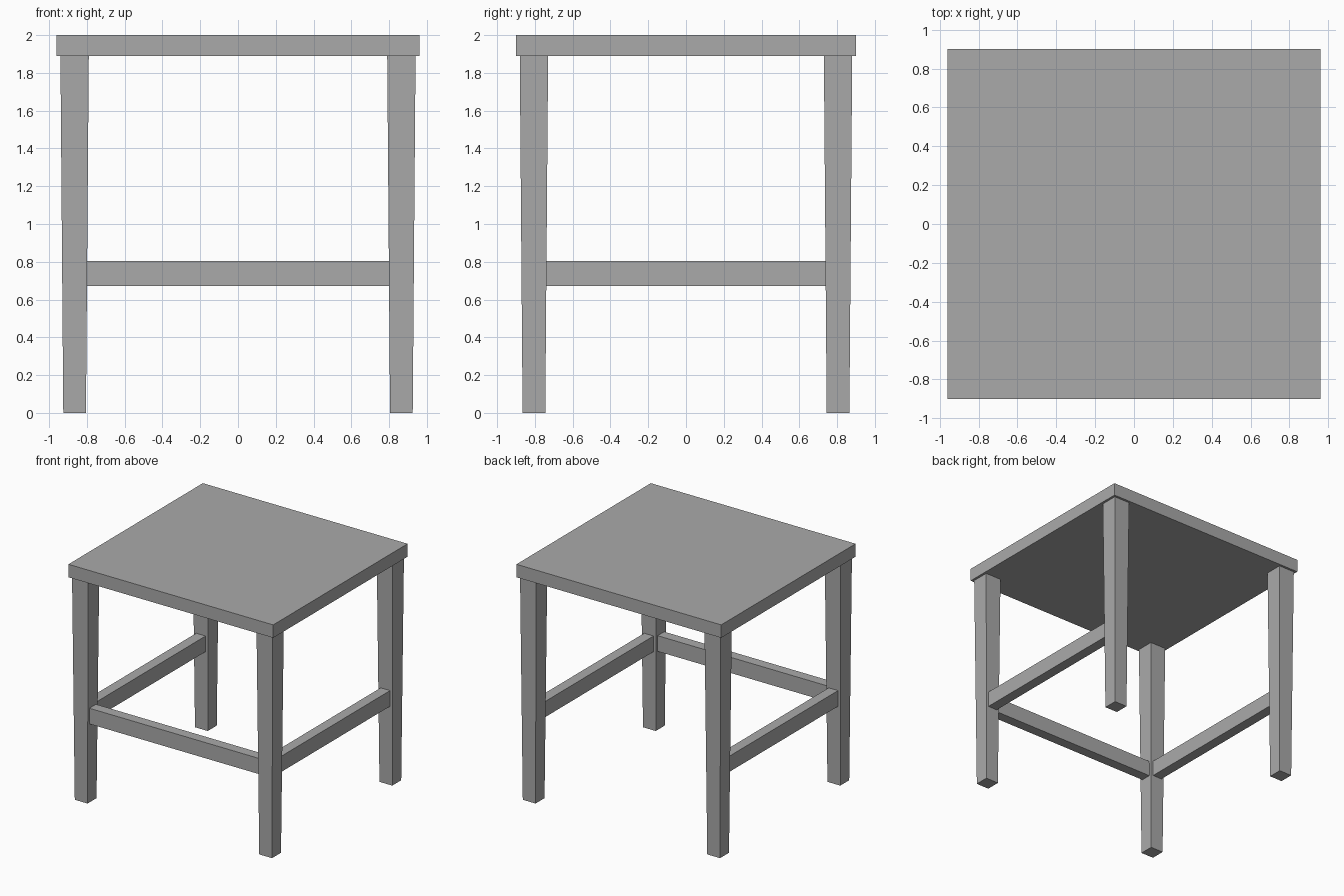
import bpy
import bmesh
from mathutils import Vector

if "Cube" in bpy.data.objects:
    bpy.data.objects.remove(bpy.data.objects["Cube"], do_unlink=True)

# Single plain grey finish
GREY = (0.4, 0.4, 0.4, 1.0)
grey = bpy.data.materials.new("plain_grey")
grey.use_nodes = True
grey.diffuse_color = GREY
grey.node_tree.nodes["Principled BSDF"].inputs["Base Color"].default_value = GREY


def box(name, centre, size, foot_scale=1.0):
    """Box whose underside is scaled about its own axis to give a taper."""
    bm = bmesh.new()
    bmesh.ops.create_cube(bm, size=1.0)
    for v in bm.verts:
        taper = foot_scale if v.co.z < 0 else 1.0
        v.co = Vector((v.co.x * size[0] * taper, v.co.y * size[1] * taper, v.co.z * size[2]))
    mesh = bpy.data.meshes.new(name)
    bm.to_mesh(mesh)
    bm.free()
    mesh.materials.append(grey)
    obj = bpy.data.objects.new(name, mesh)
    obj.location = centre
    bpy.context.collection.objects.link(obj)
    return obj


HEIGHT = 2.0
SEAT_THICK = 0.11
LEG_X, LEG_Y = 0.865, 0.805
LEG_TOP, LEG_FOOT = 0.15, 0.12
RAIL_Z, RAIL_HIGH, RAIL_THICK = 0.737, 0.133, 0.088
LEG_HEIGHT = HEIGHT - SEAT_THICK

# Seat slab
box("seat", (0, 0, HEIGHT - SEAT_THICK / 2), (1.92, 1.8, SEAT_THICK))

# Four tapered legs
for side, sx in (("right", -1), ("left", 1)):
    for end, sy in (("front", -1), ("back", 1)):
        box(f"{end}_{side}_leg", (sx * LEG_X, sy * LEG_Y, LEG_HEIGHT / 2),
            (LEG_TOP, LEG_TOP, LEG_HEIGHT), LEG_FOOT / LEG_TOP)

# Rails on the front and both sides; the back is open
gap = LEG_FOOT
box("front_rail", (0, -LEG_Y, RAIL_Z), (2 * LEG_X - gap, RAIL_THICK, RAIL_HIGH))
for side, sx in (("right", -1), ("left", 1)):
    box(f"{side}_rail", (sx * LEG_X, 0, RAIL_Z), (RAIL_THICK, 2 * LEG_Y - gap, RAIL_HIGH))
